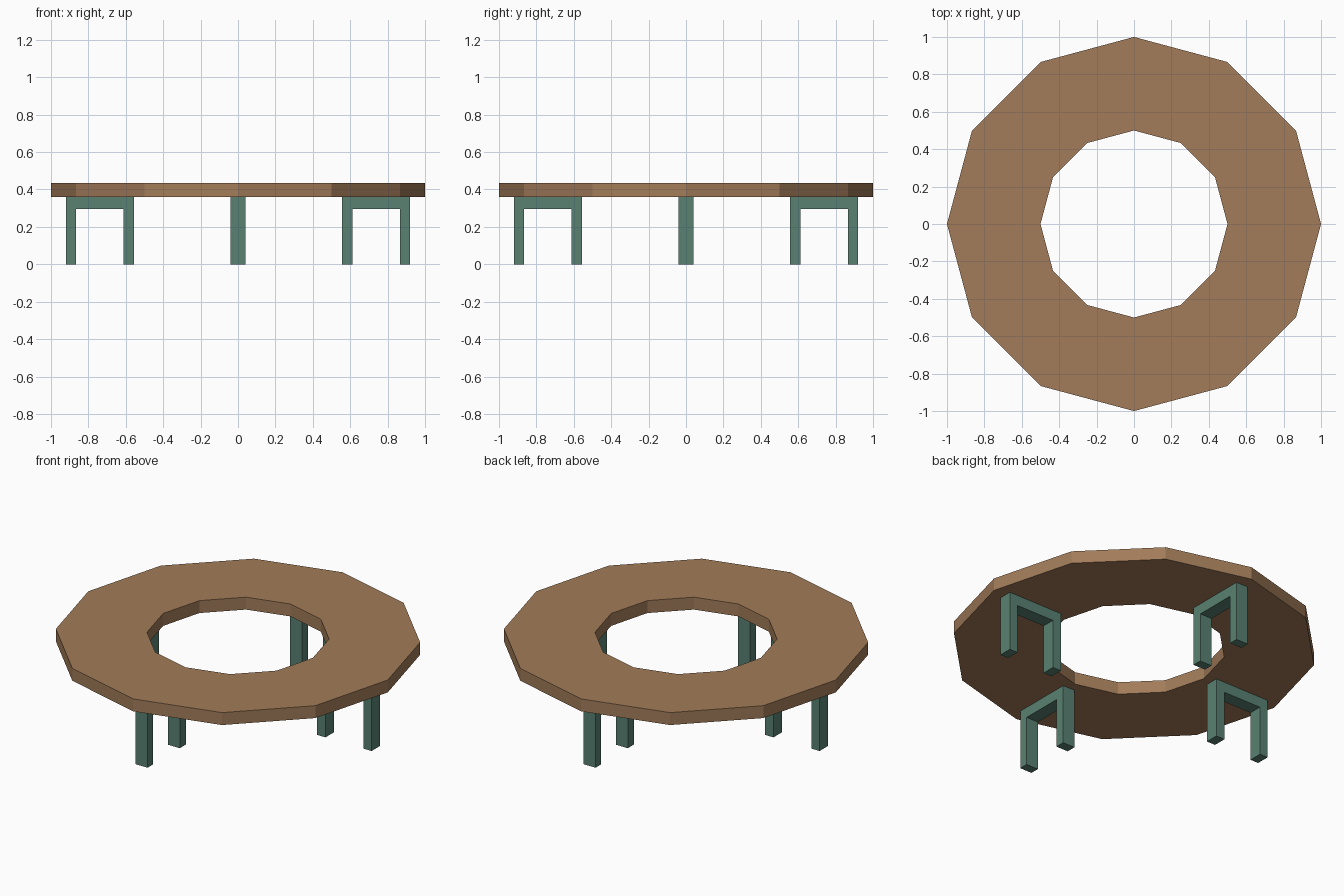
import bpy, bmesh
from math import cos, sin, pi
from mathutils import Matrix

if "Cube" in bpy.data.objects:
    bpy.data.objects.remove(bpy.data.objects["Cube"])


def material(name, rgb):
    m = bpy.data.materials.new(name)
    m.diffuse_color = (*rgb, 1)
    m.use_nodes = True
    m.node_tree.nodes["Principled BSDF"].inputs["Base Color"].default_value = m.diffuse_color
    return m


def add_object(name, bm, mat):
    bmesh.ops.recalc_face_normals(bm, faces=bm.faces)
    me = bpy.data.meshes.new(name)
    bm.to_mesh(me)
    bm.free()
    me.materials.append(mat)
    ob = bpy.data.objects.new(name, me)
    bpy.context.collection.objects.link(ob)
    return ob


wood = material("wood", (0.36, 0.20, 0.10))
green = material("green_paint", (0.10, 0.22, 0.17))

SIDES = 12
BOTTOM, TOP = 0.36, 0.435

# Ring seat: a rectangular section swept around twelve sides
bm = bmesh.new()
section = [(0.5, BOTTOM), (1.0, BOTTOM), (1.0, TOP), (0.5, TOP)]
rings = []
for i in range(SIDES):
    a = 2 * pi * i / SIDES
    rings.append([bm.verts.new((r * cos(a), r * sin(a), z)) for r, z in section])
for i in range(SIDES):
    p, q = rings[i], rings[(i + 1) % SIDES]
    for j in range(4):
        k = (j + 1) % 4
        bm.faces.new((p[j], q[j], q[k], p[k]))
add_object("ring_seat", bm, wood)

# Leg frames: an upside-down U profile extruded, one on each axis
profile = [(0.555, 0), (0.612, 0), (0.612, 0.297), (0.866, 0.297),
           (0.866, 0), (0.92, 0), (0.92, BOTTOM), (0.555, BOTTOM)]
for i, side in enumerate(("right", "back", "left", "front")):
    bm = bmesh.new()
    face = bm.faces.new([bm.verts.new((x, -0.04, z)) for x, z in profile])
    ext = bmesh.ops.extrude_face_region(bm, geom=[face], use_keep_orig=True)
    moved = [v for v in ext["geom"] if isinstance(v, bmesh.types.BMVert)]
    bmesh.ops.translate(bm, verts=moved, vec=(0, 0.08, 0))
    bmesh.ops.rotate(bm, verts=bm.verts, cent=(0, 0, 0),
                     matrix=Matrix.Rotation(i * pi / 2, 3, 'Z'))
    add_object(side + "_leg_frame", bm, green)
